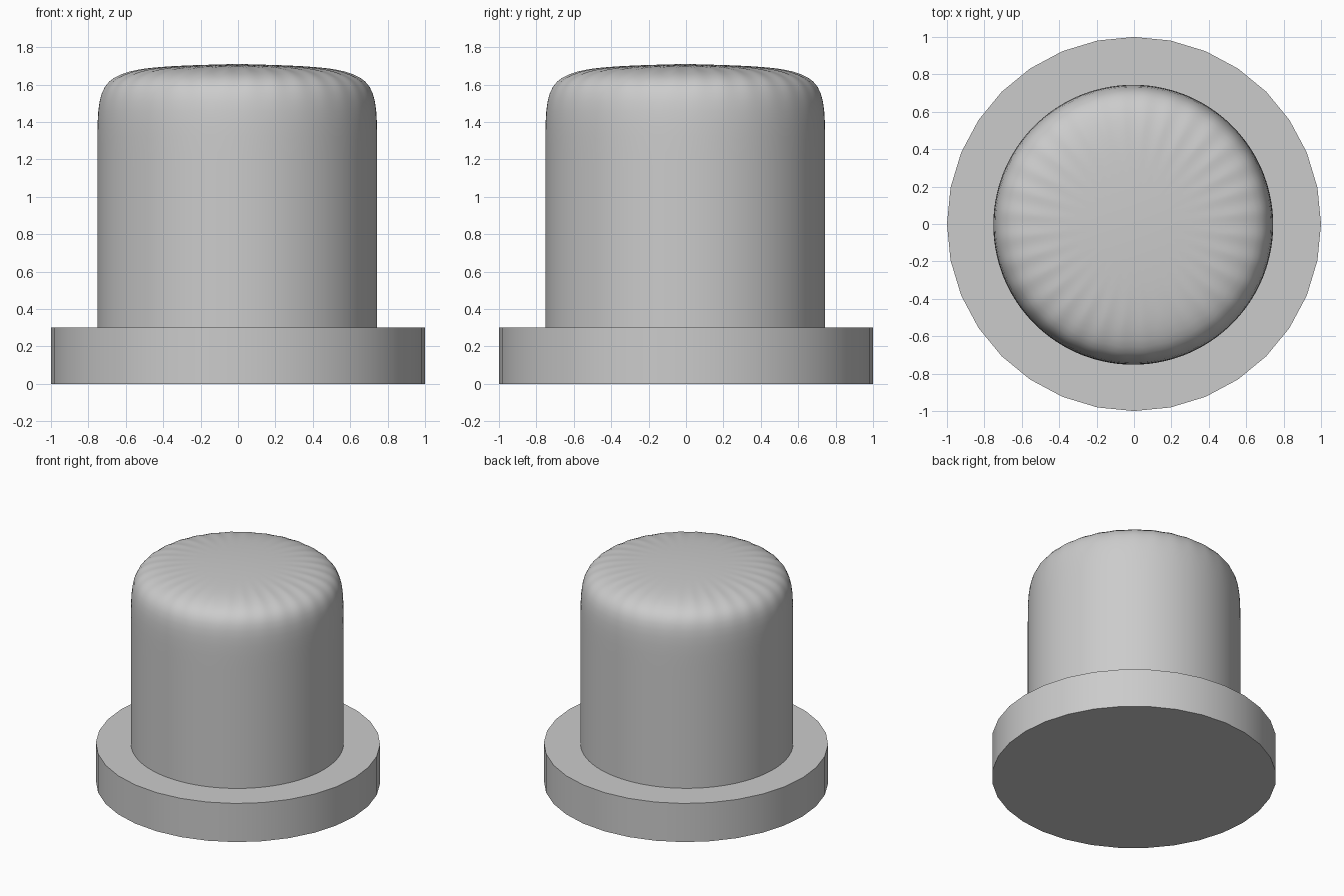
import bpy
import bmesh
import math

cube = bpy.data.objects.get("Cube")
if cube:
    bpy.data.objects.remove(cube, do_unlink=True)

SIDES = 32

grey = bpy.data.materials.new("plain grey")
grey.use_nodes = True
colour = (0.6, 0.6, 0.6, 1)
grey.diffuse_color = colour
grey.node_tree.nodes["Principled BSDF"].inputs["Base Color"].default_value = colour


def finish(obj):
    """Assign the colour and smooth the shallow edges."""
    obj.data.materials.append(grey)
    bpy.ops.object.select_all(action="DESELECT")
    obj.select_set(True)
    bpy.context.view_layer.objects.active = obj
    bpy.ops.object.shade_smooth_by_angle(angle=math.radians(30))


# Round base plate
bpy.ops.mesh.primitive_cylinder_add(vertices=SIDES, radius=1, depth=0.3,
                                    location=(0, 0, 0.15))
base = bpy.context.object
base.name = "base_plate"
finish(base)

# Plunger: a cage of rings closed by a triangle fan, softened by subdivision
bm = bmesh.new()
rings = []
for z in (0.2, 1.384, 1.684):
    rings.append(bmesh.ops.create_circle(bm, segments=SIDES, radius=0.753)["verts"])
    for v in rings[-1]:
        v.co.z = z
apex = bm.verts.new((0, 0, 1.714))
for i in range(SIDES):
    j = (i + 1) % SIDES
    for low, high in zip(rings, rings[1:]):
        bm.faces.new((low[i], low[j], high[j], high[i]))
    bm.faces.new((rings[-1][i], rings[-1][j], apex))
bmesh.ops.recalc_face_normals(bm, faces=bm.faces)
mesh = bpy.data.meshes.new("plunger")
bm.to_mesh(mesh)
bm.free()
plunger = bpy.data.objects.new("plunger", mesh)
plunger.location = (-0.004, -0.004, 0)
bpy.context.collection.objects.link(plunger)
mesh.materials.append(grey)
mesh.shade_smooth()
subdivision = plunger.modifiers.new("soften", "SUBSURF")
subdivision.levels = subdivision.render_levels = 3
